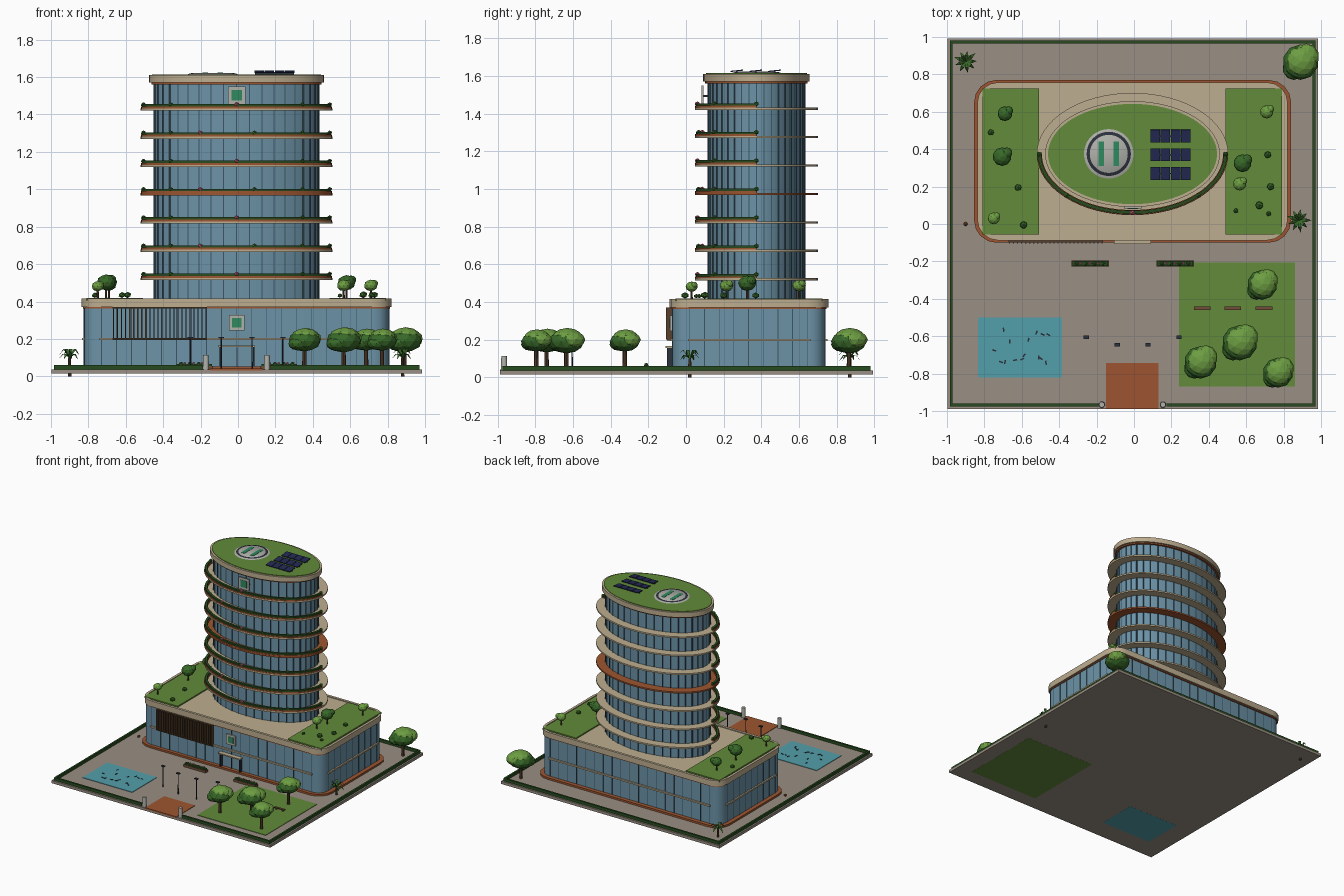
import bpy, bmesh, random
from math import sin, cos, pi, radians
from mathutils import Matrix, Vector

if "Cube" in bpy.data.objects:
    bpy.data.objects.remove(bpy.data.objects["Cube"])

random.seed(4)
CX, TY = -0.008, 0.374          # tower axis


def mat(name, r, g, b):
    m = bpy.data.materials.new(name)
    m.diffuse_color = ((r / 255) ** 2.2, (g / 255) ** 2.2, (b / 255) ** 2.2, 1)
    m.use_nodes = True
    m.node_tree.nodes["Principled BSDF"].inputs["Base Color"].default_value = m.diffuse_color
    return m


GLASS, MULL = mat("glass", 108, 146, 166), mat("mullion", 62, 84, 98)
CREAM, TERRA = mat("cream", 188, 172, 142), mat("terracotta", 156, 86, 52)
PAVE, GREY = mat("paving", 152, 142, 130), mat("light_grey", 176, 176, 170)
LAWN, HEDGE = mat("lawn", 98, 138, 60), mat("hedge", 44, 76, 36)
LEAF, LEAF2 = mat("leaf", 58, 104, 44), mat("light_leaf", 108, 156, 68)
BARK, WOOD = mat("bark", 88, 66, 48), mat("wood", 112, 78, 58)
WATER, DARK = mat("water", 84, 158, 170), mat("dark_metal", 48, 52, 62)
SOLAR, GREEN = mat("solar", 40, 46, 84), mat("sign_green", 50, 136, 96)
PINK = mat("flower", 196, 96, 120)


def make(name, bm, m, smooth=None):
    bmesh.ops.recalc_face_normals(bm, faces=bm.faces)
    me = bpy.data.meshes.new(name)
    bm.to_mesh(me)
    bm.free()
    ob = bpy.data.objects.new(name, me)
    bpy.context.collection.objects.link(ob)
    me.materials.append(m)
    if smooth:
        bpy.context.view_layer.objects.active = ob
        ob.select_set(True)
        bpy.ops.object.shade_smooth_by_angle(angle=radians(smooth))
        ob.select_set(False)
    return ob


def boxes(name, items, m):
    """items: (x0, x1, y0, y1, z0, z1[, rotation matrix])"""
    bm = bmesh.new()
    for x0, x1, y0, y1, z0, z1, *rot in items:
        c = Matrix.Translation(((x0 + x1) / 2, (y0 + y1) / 2, (z0 + z1) / 2))
        s = Matrix.Diagonal((x1 - x0, y1 - y0, z1 - z0, 1))
        bmesh.ops.create_cube(bm, size=1, matrix=c @ (rot[0] if rot else Matrix()) @ s)
    return make(name, bm, m)


def prism(name, pts, z0, z1, m, smooth=30):
    bm = bmesh.new()
    f = bm.faces.new([bm.verts.new((x, y, z0)) for x, y in pts])
    top = bmesh.ops.extrude_face_region(bm, geom=[f])["geom"]
    bmesh.ops.translate(bm, vec=(0, 0, z1 - z0), verts=[v for v in top if isinstance(v, bmesh.types.BMVert)])
    return make(name, bm, m, smooth)


def balls(name, items, m, sub=2):
    """items: (x, y, z, radius, z squash)"""
    bm = bmesh.new()
    for x, y, z, r, q in items:
        bmesh.ops.create_icosphere(bm, subdivisions=sub, radius=r,
                                   matrix=Matrix.Translation((x, y, z)) @ Matrix.Diagonal((1, 1, q, 1)))
    return make(name, bm, m)


def rods(name, items, m, seg=8):
    """items: (x, y, z0, z1, radius)"""
    bm = bmesh.new()
    for x, y, z0, z1, r in items:
        bmesh.ops.create_cone(bm, cap_ends=True, segments=seg, radius1=r, radius2=r * .85, depth=z1 - z0,
                              matrix=Matrix.Translation((x, y, (z0 + z1) / 2)))
    return make(name, bm, m, 40)


def oval(rx, ry, a0=0, a1=360, n=64):
    k = n if a1 - a0 == 360 else n + 1
    return [(CX + rx * cos(radians(a0 + (a1 - a0) * i / n)),
             TY + ry * sin(radians(a0 + (a1 - a0) * i / n))) for i in range(k)]


def arc_band(rx, ry, w):
    return oval(rx, ry, 180, 360, 40) + oval(rx - w, ry - w, 180, 360, 40)[::-1]


def rounded(x0, x1, y0, y1, r, n=4):
    out = []
    for cx, cy, a in ((x1 - r, y1 - r, 0), (x0 + r, y1 - r, 90), (x0 + r, y0 + r, 180), (x1 - r, y0 + r, 270)):
        out += [(cx + r * cos(radians(a + 90 * i / n)), cy + r * sin(radians(a + 90 * i / n))) for i in range(n + 1)]
    return out


# --- site: slab, perimeter hedge, drive, pool, lawn
boxes("ground_slab", [(-.998, .983, -.988, .993, .015, .037)], PAVE)
boxes("perimeter_hedge", [(-.985, -.97, -.975, .98, .037, .06), (.955, .97, -.975, .98, .037, .06),
                          (-.97, .955, .965, .98, .037, .06), (-.97, -.19, -.975, -.96, .037, .06),
                          (.175, .955, -.975, -.96, .037, .06)], HEDGE)
boxes("entry_drive", [(-.15, .132, -.988, -.742, .03, .041)], TERRA)
rods("gate_posts", [(-.172, -.966, .037, .115, .017), (.155, -.966, .037, .115, .017)], GREY, 16)
boxes("pool_water", [(-.835, -.385, -.82, -.5, .0145, .041)], WATER)
boxes("pool_fish", [(x - .011, x + .011, y - .004, y + .004, .04, .044, Matrix.Rotation(random.random() * 3, 4, 'Z'))
                    for x, y in [(random.uniform(-.77, -.43), random.uniform(-.76, -.55)) for _ in range(15)]], DARK)
boxes("garden_lawn", [(.24, .86, -.87, -.205, .0145, .041)], LAWN)
for x in (.365, .528, .695):
    boxes("bench", [(x - .045, x + .045, -.46, -.442, .052, .058), (x - .035, x - .025, -.458, -.444, .04, .053),
                    (x + .025, x + .035, -.458, -.444, .04, .053)], WOOD)
for x in (-.235, .22):
    boxes("flower_box", [(x - .1, x + .1, -.228, -.195, .037, .055)], WOOD)
    boxes("flower_box_hedge", [(x - .095, x + .095, -.224, -.199, .055, .066)], HEDGE)
    balls("flowers", [(x - .07 + .047 * i, -.211, .068, .012, .8) for i in range(4)], LEAF, 1)
    balls("blossoms", [(x - .05 + .047 * i, -.211, .07, .008, .8) for i in range(3)], PINK, 1)
lamps = [(-.255, -.605), (-.09, -.645), (.075, -.645), (.24, -.605)]
rods("lamp_poles", [(x, y, .037, .205, .004) for x, y in lamps], DARK)
boxes("lamp_heads", [(x - .014, x + .014, y - .009, y + .009, .203, .211) for x, y in lamps], DARK)
balls("side_shrub", [(-.9, 0, .047, .012, 1)], TERRA, 1)

# --- podium: plinth, glass, mullions, bands, roof slab
prism("podium_plinth", rounded(-.855, .84, -.1, .77, .12), .03, .052, TERRA)
prism("podium_glass", rounded(-.822, .806, -.072, .738, .08), .05, .375, GLASS)
prism("podium_roof_trim", rounded(-.828, .812, -.078, .746, .09), .362, .372, TERRA)
prism("podium_roof", rounded(-.838, .822, -.087, .757, .11), .37, .41, CREAM)
bm_edge = rounded(-.838, .822, -.087, .757, .11) + [(.822, .647)]
bm_in = rounded(-.818, .802, -.067, .737, .09) + [(.802, .647)]
prism("podium_parapet", bm_edge + bm_in[::-1], .409, .417, CREAM)
mull = []
for i in range(19):
    x = -.73 + .0803 * i
    mull += [(x - .002, x + .002, -.075, -.07, .05, .37), (x - .002, x + .002, .736, .741, .05, .37)]
for i in range(9):
    y = .02 + .078 * i
    mull += [(-.825, -.82, y - .002, y + .002, .05, .37), (.804, .809, y - .002, y + .002, .05, .37)]
boxes("podium_mullions", mull, MULL)
boxes("podium_bands", [(-.74, .725, -.084, -.07, .193, .205), (-.74, .725, .736, .75, .193, .205),
                       (-.834, -.82, .01, .66, .193, .205), (.804, .818, .01, .66, .193, .205)], CREAM)
boxes("sunshade_fins", [(-.665 + .0215 * i - .003, -.665 + .0215 * i + .003, -.105, -.072, .2, .37)
                        for i in range(24)], BARK)
boxes("sunshade_rails", [(-.67, -.165, -.1, -.075, .196, .202), (-.67, -.165, -.1, -.075, .362, .37)], BARK)
boxes("entrance_frame", [(-.098, -.09, -.1, -.07, .037, .16), (.08, .088, -.1, -.07, .037, .16),
                         (-.008, -.002, -.08, -.07, .037, .155)], DARK)
boxes("entrance_canopy", [(-.107, .092, -.108, -.07, .157, .166)], CREAM)


# --- plain sign plates
def sign(name, x, y, z, s):
    boxes(name + "_plate", [(x - s, x + s, y, y + .01, z - s, z + s)], GREY)
    t = s * .6
    boxes(name + "_panel", [(x - t, x + t, y - .002, y + .002, z - t, z + t)], GREEN)


sign("entrance_sign", -.007, -.085, .287, .041)
sign("tower_sign", -.007, .083, 1.502, .047)
boxes("tower_sign_brackets", [(-.04, -.034, .09, .125, 1.49, 1.5), (.02, .026, .09, .125, 1.49, 1.5)], DARK)

# --- tower: glass, mullions, balconies
prism("tower_glass", oval(.44, .257), .4, 1.565, GLASS)
boxes("tower_mullions", [(x - .003, x + .003, y - .003, y + .003, .41, 1.56) for x, y in oval(.441, .258, n=40)], MULL)
for k in range(7):
    z = .515 + .151 * k
    prism("balcony_slab", oval(.512, .327), z, z + .012, TERRA if k == 3 else CREAM)
    prism("balcony_planter", arc_band(.51, .325, .026), z + .011, z + .022, TERRA)
    prism("balcony_hedge", arc_band(.506, .321, .018), z + .021, z + .034, HEDGE)
    angs = (180, 225, 270, 315, 360) if k % 2 == 0 else (180, 225, 247, 281, 315, 360)
    pts = [(CX + .498 * cos(radians(a)), TY + .313 * sin(radians(a)), z + .032, .014, .9) for a in angs]
    balls("balcony_shrubs", pts[:2] + pts[3:], LEAF, 1)
    balls("balcony_flowers", pts[2:3], PINK, 1)
prism("tower_roof_trim", oval(.455, .272), 1.56, 1.572, TERRA)
prism("tower_roof", oval(.467, .283), 1.57, 1.61, CREAM)
prism("roof_lawn", oval(.452, .268), 1.605, 1.615, LAWN)

# --- roof: landing pad and solar panels
rods("landing_pad", [(-.135, .375, 1.61, 1.62, .143)], GREY, 48)
rods("landing_ring", [(-.135, .375, 1.61, 1.622, .135)], DARK, 48)
rods("landing_centre", [(-.135, .375, 1.61, 1.623, .118)], GREY, 48)
boxes("landing_marks", [(-.19, -.16, .31, .44, 1.61, 1.625), (-.11, -.08, .31, .44, 1.61, 1.625)], GREEN)
tilt = Matrix.Rotation(radians(6), 4, 'X')
boxes("solar_panels", [(.087 + .055 * i, .138 + .055 * i, y - .034, y + .034, 1.625, 1.631, tilt)
                       for i in range(4) for y in (.27, .37, .47)], SOLAR)
boxes("solar_frames", [(.09, .3, y - .004, y + .004, 1.612, 1.626) for y in (.27, .37, .47)], DARK)

# --- podium roof gardens
boxes("podium_lawns", [(-.81, -.508, -.055, .725, .405, .42), (.49, .792, -.055, .725, .405, .42)], LAWN)
small = [(-.69, .59, .04), (-.705, .36, .05), (-.75, .03, .032), (.71, .6, .036), (.58, .325, .048), (.565, .215, .036)]
for i, (x, y, r) in enumerate(small):
    zc = .445 + r * 1.15
    rods("roof_tree_trunk", [(x, y, .415, zc, .006)], BARK)
    balls("roof_tree_crown", [(x, y, zc, r, .85), (x + r * .5, y + r * .4, zc + r * .3, r * .6, .85)],
          LEAF2 if i in (2, 3, 5) else LEAF)
balls("roof_shrubs", [(x, y, .425 + r * .5, r, .8) for x, y, r in (
    (-.765, .49, .018), (-.62, .195, .02), (-.59, -.005, .021), (.715, .37, .02), (.73, .2, .021),
    (.67, .1, .023), (.545, .07, .014), (.72, .055, .014))], LEAF, 1)

# --- garden trees
for x, y, r in ((.685, -.325, .085), (.565, -.635, .1), (.355, -.74, .092), (.77, -.795, .085), (.89, .865, .1)):
    rods("tree_trunk", [(x, y, .037, .19, .012)], BARK)
    balls("tree_crown", [(x, y, .19, r * .95, .66), (x - r * .35, y - r * .35, .175, r * .6, .66)], LEAF)
    balls("tree_crown_top", [(x + r * .05, y + r * .05, .212, r * .82, .62),
                             (x + r * .3, y + r * .3, .2, r * .7, .7)], LEAF2)

# --- palms: trunk with drooping bent fronds
for x, y in ((-.9, .87), (.88, .02)):
    rods("palm_trunk", [(x, y, 0, .1, .009)], BARK)
    bm = bmesh.new()
    for i in range(9):
        a, l = 2 * pi * i / 9, random.uniform(.055, .07)
        d, s = Vector((cos(a), sin(a), 0)), Vector((-sin(a), cos(a), 0))
        up = .045 if i % 2 else .02
        c = Vector((x, y, .1))
        mid = c + d * l * .55 + Vector((0, 0, up))
        tip = c + d * l + Vector((0, 0, up - .03))
        v = [bm.verts.new(p) for p in (c + s * .004, mid + s * .01, tip, mid - s * .01, c - s * .004)]
        bm.faces.new((v[0], v[1], v[3], v[4]))
        bm.faces.new((v[1], v[2], v[3]))
    make("palm_fronds", bm, LEAF)
